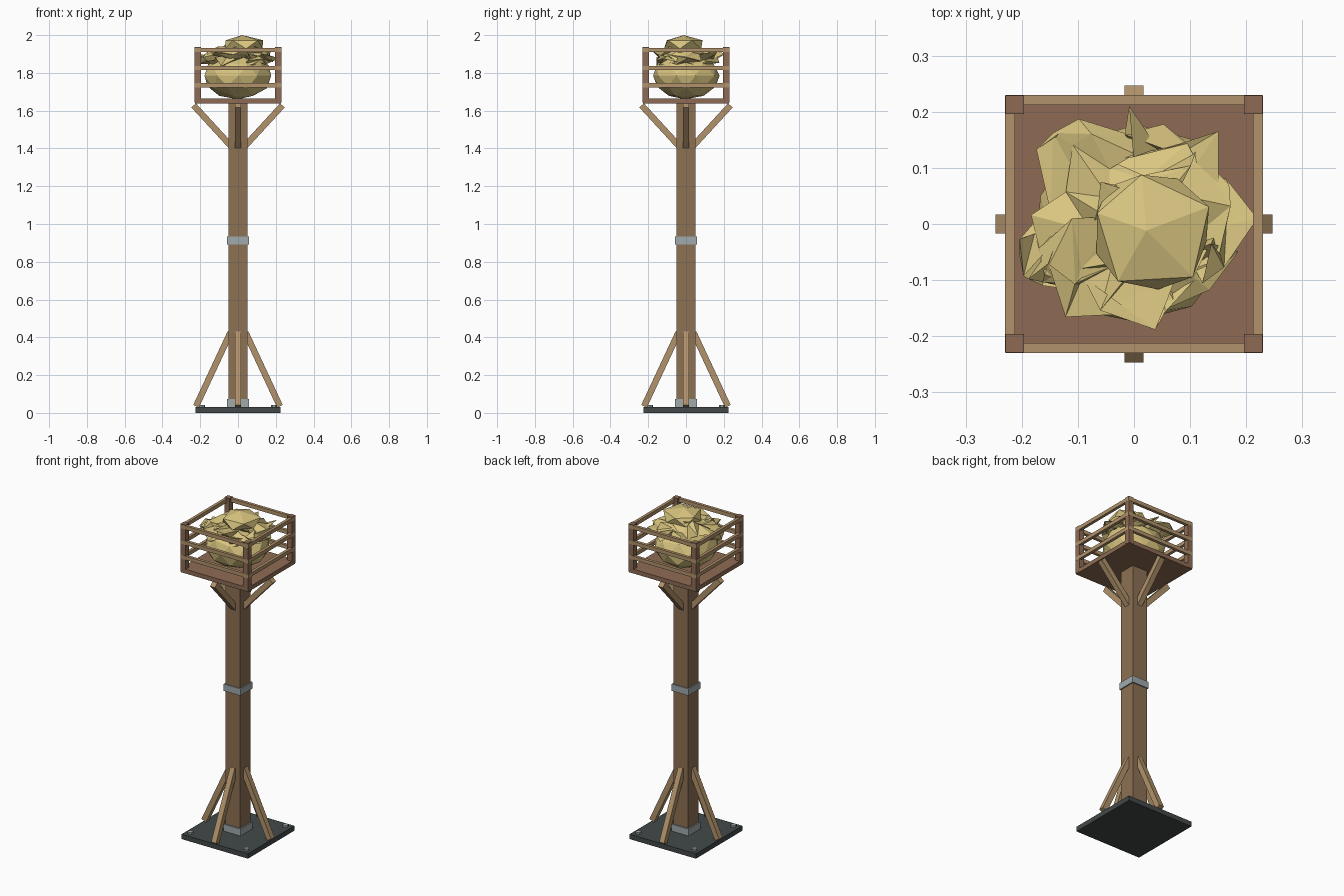
import bpy, bmesh, math, random
from mathutils import Vector, Matrix

random.seed(7)
if "Cube" in bpy.data.objects:
    bpy.data.objects.remove(bpy.data.objects["Cube"])


def material(name, srgb):
    color = [c ** 2.2 for c in srgb] + [1]
    m = bpy.data.materials.new(name)
    m.use_nodes = True
    m.diffuse_color = color
    m.node_tree.nodes["Principled BSDF"].inputs["Base Color"].default_value = color
    return m


post_wood = material("post wood", (0.55, 0.44, 0.33))
floor_wood = material("floor wood", (0.55, 0.42, 0.33))
light_wood = material("light wood", (0.69, 0.57, 0.42))
dark_iron = material("dark iron", (0.27, 0.29, 0.29))
steel = material("steel", (0.62, 0.66, 0.67))
straw = material("straw", (0.85, 0.77, 0.50))


def finish(bm, name, mat):
    mesh = bpy.data.meshes.new(name)
    bm.to_mesh(mesh)
    bm.free()
    mesh.materials.append(mat)
    ob = bpy.data.objects.new(name, mesh)
    bpy.context.collection.objects.link(ob)
    return ob


def box(name, center, size, mat, turn=Matrix.Identity(4)):
    bm = bmesh.new()
    bmesh.ops.create_cube(bm, size=1)
    place = Matrix.Translation(center) @ Matrix.Diagonal((*size, 1))
    bm.transform(turn @ place)
    return finish(bm, name, mat)


def beam(name, start, end, width, mat, turn):
    # Square bar between two points in the xz plane, spun around the post
    a, b = Vector(start), Vector(end)
    bm = bmesh.new()
    bmesh.ops.create_cube(bm, size=1)
    tilt = Matrix.Rotation(math.atan2(b.x - a.x, b.z - a.z), 4, "Y")
    size = Matrix.Diagonal((width, width, (b - a).length, 1))
    bm.transform(turn @ Matrix.Translation((a + b) / 2) @ tilt @ size)
    return finish(bm, name, mat)


def clump(name, center, size, detail, jitter, turn=0):
    # Faceted straw ball with its points pushed about at random
    bm = bmesh.new()
    bmesh.ops.create_icosphere(bm, subdivisions=detail, radius=1)
    bm.transform(Matrix.Translation(center) @ Matrix.Diagonal((*size, 1))
                 @ Matrix.Rotation(turn, 4, "Z"))
    for v in bm.verts:
        v.co += Vector([random.uniform(-j, j) for j in jitter])
    return finish(bm, name, straw)


# Foot plate, post and metal collars
box("foot_plate", (0, 0, 0.015), (0.45, 0.45, 0.03), dark_iron)
box("post", (0, 0, 0.835), (0.1, 0.1, 1.61), post_wood)
box("foot_collar", (0, 0, 0.05), (0.114, 0.114, 0.045), steel)
box("middle_collar", (0, 0, 0.912), (0.114, 0.114, 0.042), steel)

# Crate floor
box("crate_floor", (0, 0, 1.652), (0.456, 0.456, 0.026), floor_wood)

# Everything repeated on the four sides
for i, side in enumerate(("left", "back", "right", "front")):
    turn = Matrix.Rotation(i * math.pi / 2, 4, "Z")
    beam(side + "_foot_brace", (0.222, 0, 0.035), (0.04, 0, 0.425), 0.033, light_wood, turn)
    beam(side + "_crate_brace", (0.03, 0, 1.405), (0.235, 0, 1.628), 0.033, light_wood, turn)
    for level, z in (("low", 1.735), ("middle", 1.826), ("top", 1.921)):
        box(f"{side}_{level}_rail", (0.221, 0, z), (0.018, 0.458, 0.023), light_wood, turn)
    box(side + "_corner_post", (0.2125, 0.2125, 1.79), (0.033, 0.033, 0.294), floor_wood, turn)
    bm = bmesh.new()
    bmesh.ops.create_cone(bm, cap_ends=True, segments=6, radius1=0.016, radius2=0.016, depth=0.014)
    bm.transform(turn @ Matrix.Translation((0.19, 0.19, 0.036)))
    finish(bm, side + "_bolt", steel)

# Straw heap: rounded bottom, ragged middle, low cap
clump("straw_bottom", (0, 0, 1.785), (0.18, 0.18, 0.125), 2, (0.006, 0.006, 0))
clump("straw_ragged_middle", (0, 0, 1.885), (0.165, 0.165, 0.05), 3, (0.055, 0.055, 0.028))
clump("straw_cap", (0.03, -0.01, 1.95), (0.118, 0.118, 0.05), 1, (0.008, 0.008, 0), 0.4)
